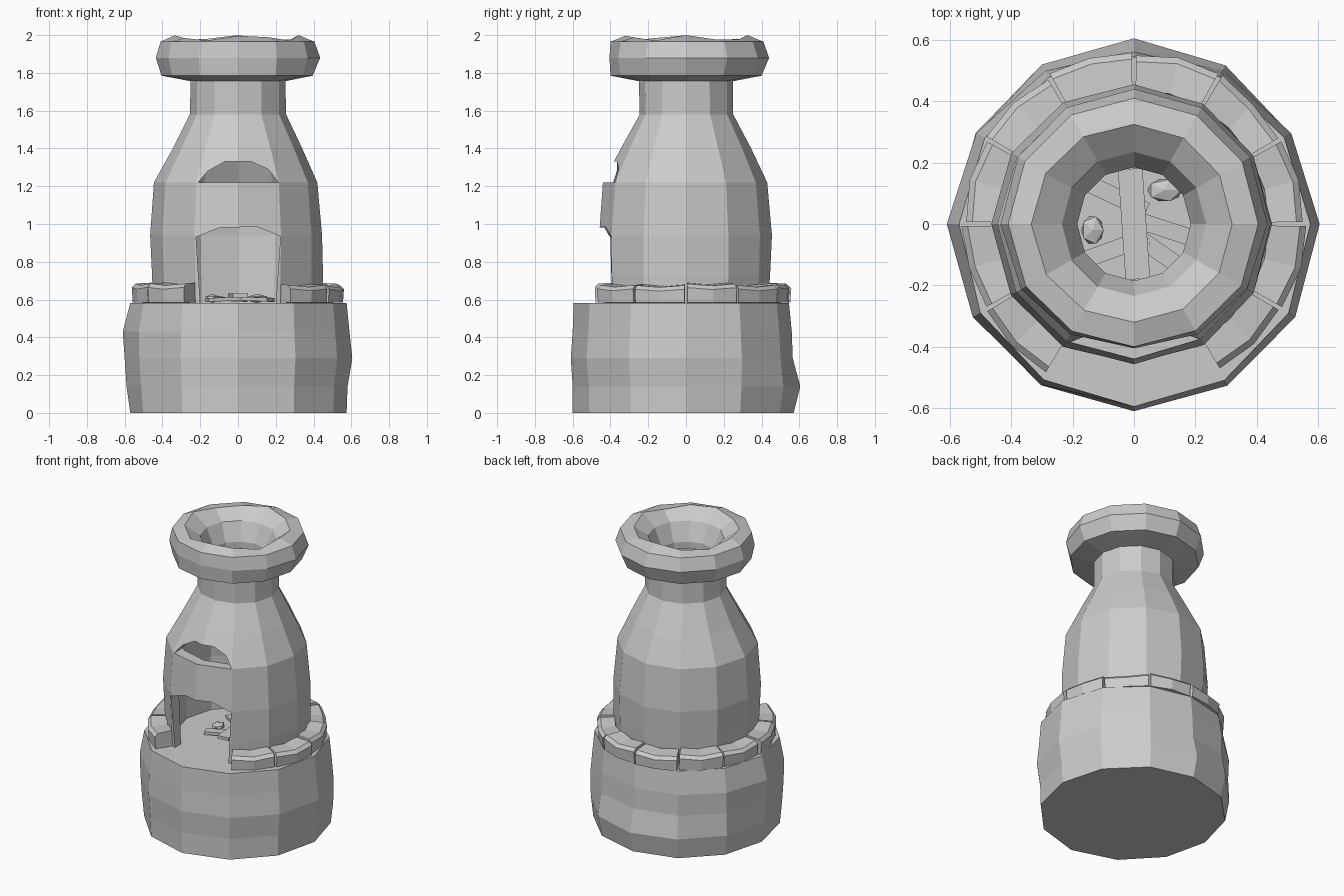
import bpy, bmesh, random
from math import sin, cos, pi, radians
from mathutils import Vector

if "Cube" in bpy.data.objects:
    bpy.data.objects.remove(bpy.data.objects["Cube"])

random.seed(4)
N = 12


def make(name, verts, faces):
    me = bpy.data.meshes.new(name)
    bm = bmesh.new()
    vs = [bm.verts.new(v) for v in verts]
    for f in faces:
        bm.faces.new([vs[i] for i in f])
    bmesh.ops.recalc_face_normals(bm, faces=bm.faces)
    bm.to_mesh(me)
    bm.free()
    ob = bpy.data.objects.new(name, me)
    bpy.context.collection.objects.link(ob)
    return ob


def lathe(name, rings, closed):
    """rings: (z, radius) or (z, right, back, left, front radii)."""
    verts = []
    for z, *r in rings:
        r = r * 4 if len(r) == 1 else r
        for i in range(N):
            a = 2 * pi * i / N
            q, t = divmod(i, N // 4)
            t /= N // 4
            rad = r[q] * (1 - t) + r[(q + 1) % 4] * t
            verts.append((rad * cos(a), rad * sin(a), z))
    m = len(rings)
    faces = []
    for k in range(m if closed else m - 1):
        l = (k + 1) % m
        for i in range(N):
            j = (i + 1) % N
            faces.append((k * N + i, k * N + j, l * N + j, l * N + i))
    if not closed:
        faces += [tuple(range(N)), tuple(range((m - 1) * N, m * N))]
    return make(name, verts, faces)


def cut(ob, outline):
    """Cut an x-z outline through the front wall."""
    n = len(outline)
    verts = [(x, y, z) for y in (-0.7, -0.15) for x, z in outline]
    faces = [tuple(range(n)), tuple(range(n, 2 * n))]
    faces += [(i, (i + 1) % n, n + (i + 1) % n, n + i) for i in range(n)]
    tool = make("opening_cutter", verts, faces)
    tool.hide_render = True
    mod = ob.modifiers.new("opening", 'BOOLEAN')
    mod.operation = 'DIFFERENCE'
    mod.solver = 'EXACT'
    mod.object = tool
    bpy.context.view_layer.objects.active = ob
    bpy.ops.object.modifier_apply(modifier=mod.name)
    bpy.data.objects.remove(tool)


# Solid stone base
lathe("base", [
    (0.00, 0.575, 0.57, 0.57, 0.60),
    (0.14, 0.58, 0.605, 0.59, 0.60),
    (0.29, 0.605, 0.565, 0.60, 0.61),
    (0.43, 0.59, 0.56, 0.61, 0.60),
    (0.583, 0.575, 0.545, 0.57, 0.595)], False)

# Hollow bottle-shaped body
body = lathe("body", [
    (0.575, 0.445, 0.435, 0.45, 0.44),
    (0.73, 0.45, 0.445, 0.455, 0.45),
    (0.94, 0.445, 0.455, 0.465, 0.46),
    (1.22, 0.42, 0.43, 0.445, 0.44),
    (1.40, 0.34, 0.345, 0.345, 0.345),
    (1.58, 0.255, 0.25, 0.255, 0.245),
    (1.78, 0.25),
    (1.78, 0.195), (1.57, 0.20), (1.38, 0.285),
    (1.20, 0.375), (0.94, 0.395), (0.575, 0.385)], True)

# Arched fire door and vent above it
cut(body, [(-0.195, 0.5), (-0.222, 0.93), (-0.10, 0.98), (0.10, 0.985),
           (0.225, 0.935), (0.195, 0.5)])
cut(body, [(-0.21, 1.22), (-0.16, 1.28), (-0.07, 1.33), (0.07, 1.33),
           (0.16, 1.29), (0.215, 1.22)])

# Chimney collar
rim = lathe("chimney_rim", [
    (1.755, 0.245),
    (1.785, 0.395, 0.40, 0.405, 0.40),
    (1.88, 0.435, 0.44, 0.435, 0.405),
    (1.965, 0.405, 0.41, 0.41, 0.40),
    (1.985, 0.32, 0.325, 0.335, 0.32),
    (1.92, 0.235), (1.80, 0.185), (1.755, 0.185)], True)
for v in rim.data.vertices:
    if v.co.z > 1.98:
        v.co.z += 0.015 * sin(2 * v.index)


# Ledge stones, leaving the doorway clear
for k in range(10):
    verts = []
    a0 = -60 + 30 * k
    top = 0.685 + random.uniform(-0.006, 0.006)
    for a in (a0 + 0.7, a0 + 15, a0 + 29.3):
        c, s = cos(radians(a)), sin(radians(a))
        o = 0.55 + random.uniform(-0.01, 0.01)
        h = top - 0.01 * (a == a0 + 15)
        for r, z in ((0.42, 0.58), (o, 0.585), (o + 0.005, h - 0.025),
                     (o - 0.015, h - 0.005), (0.44, h)):
            verts.append((r * c, r * s, z))
    faces = [tuple(range(5)), tuple(range(10, 15))]
    for q in (0, 5):
        faces += [(q + i, q + (i + 1) % 5, q + 5 + (i + 1) % 5, q + 5 + i)
                  for i in range(5)]
    make("ledge_stone", verts, faces)


# Crossed fire planks on the floor
def plank(x, y, z, length, width, angle, tilt=0):
    bpy.ops.mesh.primitive_cube_add(size=1, location=(x, y, z),
                                    rotation=(0, radians(tilt), radians(angle)))
    ob = bpy.context.object
    ob.name = "plank"
    ob.scale = (length, width, 0.02)


plank(0.00, 0.00, 0.622, 0.36, 0.08, 94)
for x, y, ang, tilt in ((-0.06, 0.09, -25, 3), (0.08, -0.01, -18, 3),
                        (-0.06, -0.08, 20, -3), (0.08, -0.09, -35, 2)):
    plank(x, y, 0.603, 0.22, 0.055, ang, tilt)

# Embers lying on the planks
for x, y, sx, sy in ((0.10, 0.11, 0.062, 0.042), (-0.135, -0.02, 0.04, 0.052)):
    bpy.ops.mesh.primitive_ico_sphere_add(subdivisions=1, radius=1,
                                          location=(x, y, 0.606))
    ob = bpy.context.object
    ob.name = "ember"
    ob.scale = (sx, sy, 0.024)
